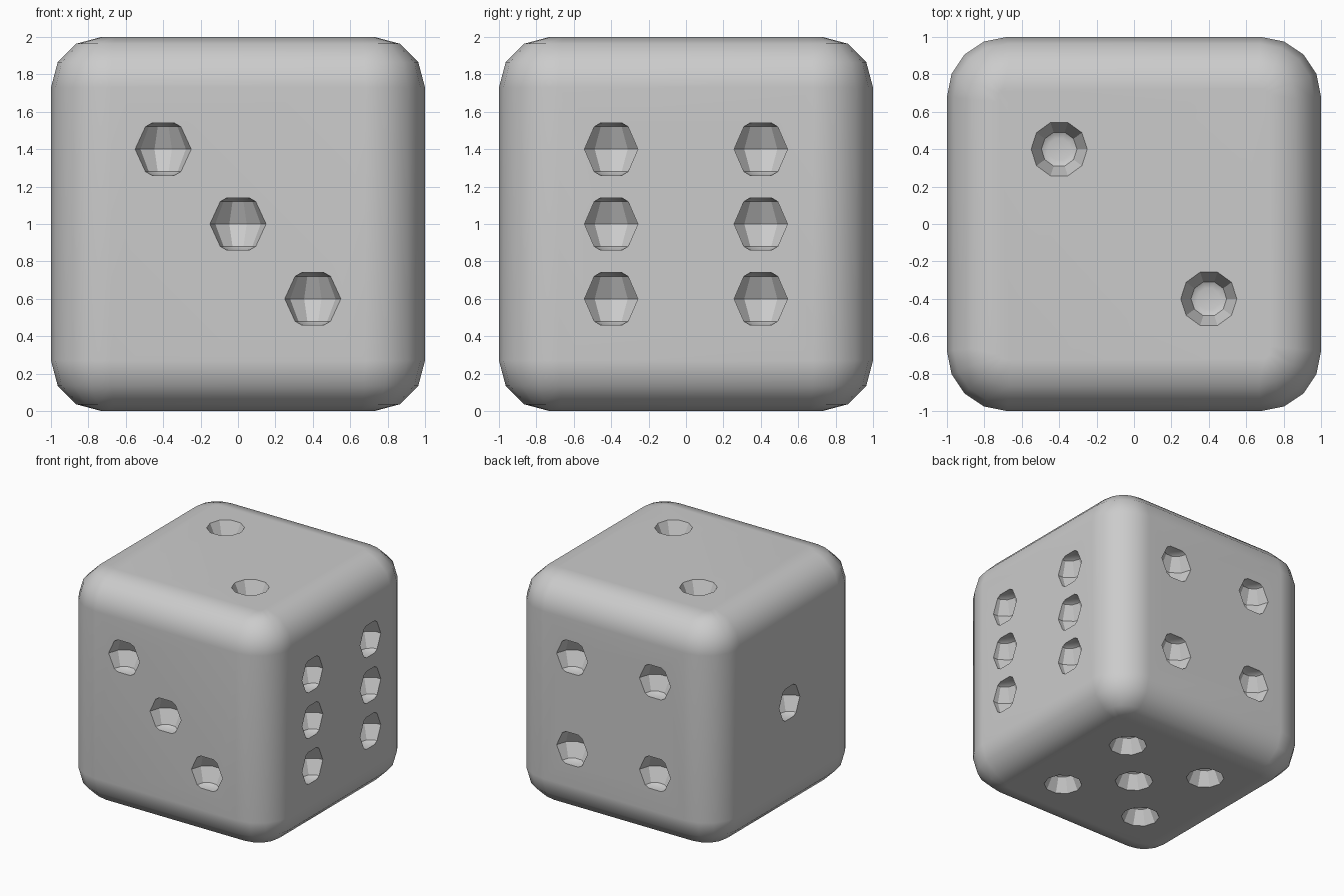
import bpy, bmesh, math

cube = bpy.data.objects.get("Cube")
if cube:
    bpy.data.objects.remove(cube)

grey = bpy.data.materials.new("light_grey")
grey.use_nodes = True
grey.diffuse_color = (0.6, 0.6, 0.6, 1)
grey.node_tree.nodes["Principled BSDF"].inputs["Base Color"].default_value = grey.diffuse_color


def add_object(name, bm):
    mesh = bpy.data.meshes.new(name)
    bmesh.ops.recalc_face_normals(bm, faces=bm.faces)
    bm.to_mesh(mesh)
    bm.free()
    mesh.materials.append(grey)
    obj = bpy.data.objects.new(name, mesh)
    bpy.context.collection.objects.link(obj)
    return obj


# Body: upright edges rounded first, then the top and bottom rims
bm = bmesh.new()
bmesh.ops.create_cube(bm, size=2)
bmesh.ops.translate(bm, verts=bm.verts, vec=(0, 0, 1))
upright = [e for e in bm.edges if abs(e.verts[0].co.z - e.verts[1].co.z) > 1]
bmesh.ops.bevel(bm, geom=upright, offset=0.32, segments=4, profile=0.5, affect='EDGES')
rims = [e for e in bm.edges if abs(e.verts[0].co.z - e.verts[1].co.z) < 0.1]
bmesh.ops.bevel(bm, geom=rims, offset=0.27, segments=3, profile=0.5, affect='EDGES')
body = add_object("die_body", bm)

# Pip centres on each of the six faces
S = 0.4
corners = [(a, b) for a in (-S, S) for b in (-S, S)]
pips = [(t, -1, 1 - t) for t in (-S, 0, S)]
pips += [(1, a, 1 + b) for a in (-S, S) for b in (-S, 0, S)]
pips += [(a, 1, 1 + b) for a, b in corners]
pips += [(-1, 0, 1)]
pips += [(-S, S, 2), (S, -S, 2)]
pips += [(a, b, 0) for a, b in corners + [(0, 0)]]

# Cutter: a ten-sided faceted ball at every pip
profile = [(0.06, -0.14), (0.095, -0.12), (0.15, 0), (0.095, 0.12), (0.06, 0.14)]
SIDES = 10
bm = bmesh.new()
for x, y, z in pips:
    rings = []
    for r, h in profile:
        angles = [math.tau * i / SIDES for i in range(SIDES)]
        rings.append([bm.verts.new((x + r * math.cos(a), y + r * math.sin(a), z + h))
                      for a in angles])
    for low, high in zip(rings, rings[1:]):
        for i in range(SIDES):
            j = (i + 1) % SIDES
            bm.faces.new((low[i], low[j], high[j], high[i]))
    bm.faces.new(rings[0][::-1])
    bm.faces.new(rings[-1])
cutter = add_object("pip_cutter", bm)
cutter.hide_render = True

# Carve the pips and apply the cut
cut = body.modifiers.new("pips", 'BOOLEAN')
cut.operation = 'DIFFERENCE'
cut.solver = 'EXACT'
cut.object = cutter
bpy.ops.object.select_all(action='DESELECT')
body.select_set(True)
bpy.context.view_layer.objects.active = body
bpy.ops.object.modifier_apply(modifier=cut.name)
bpy.data.objects.remove(cutter)

# Smooth rounding with flat main faces
bpy.ops.object.shade_smooth_by_angle(angle=math.radians(31))
weighted = body.modifiers.new("weighted_normals", 'WEIGHTED_NORMAL')
weighted.keep_sharp = True
